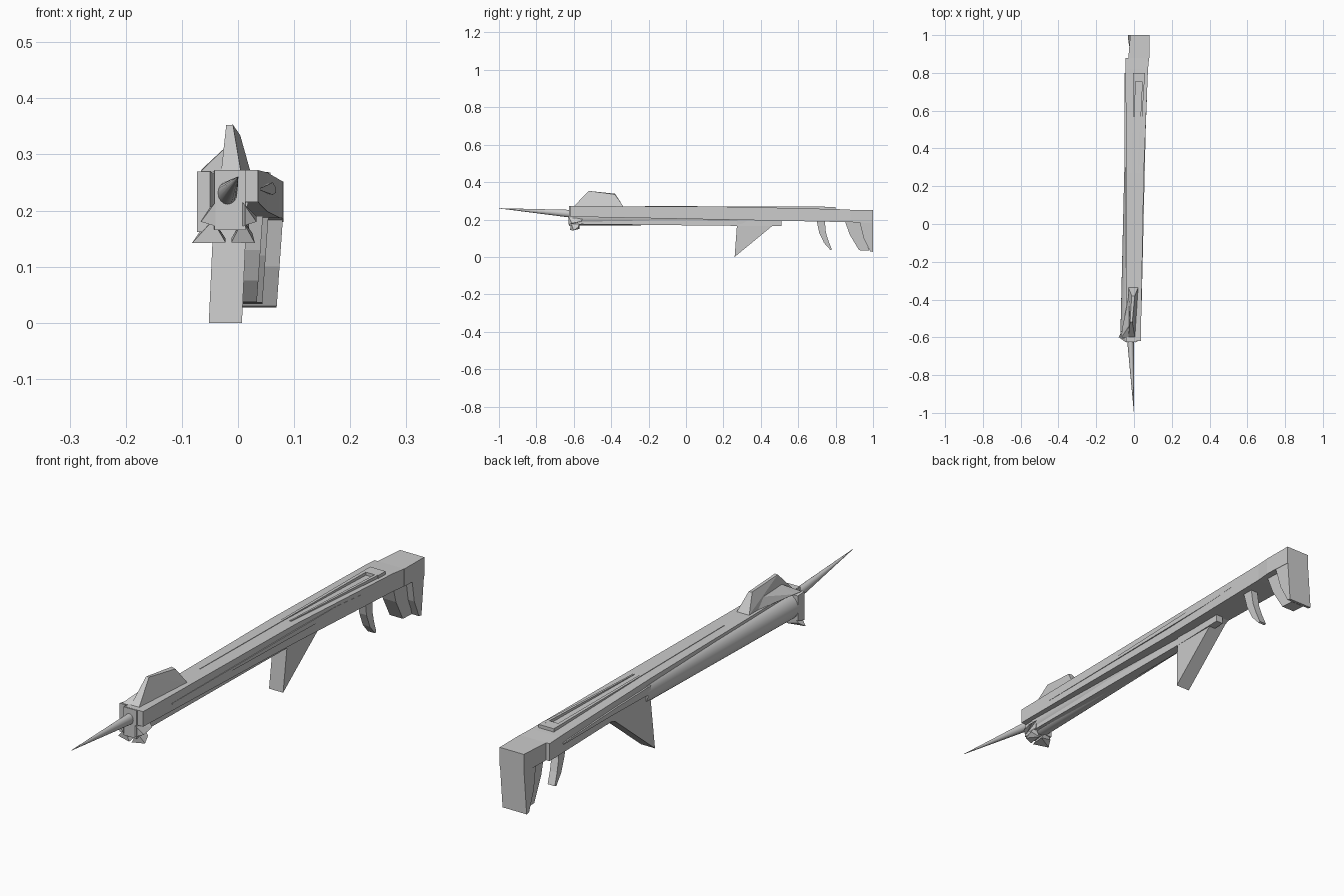
import bpy, bmesh, math
from mathutils import Vector


def finish(name, bm, smooth=False):
    bmesh.ops.recalc_face_normals(bm, faces=bm.faces[:])
    me = bpy.data.meshes.new(name)
    bm.to_mesh(me)
    bm.free()
    ob = bpy.data.objects.new(name, me)
    bpy.context.collection.objects.link(ob)
    if smooth:
        bpy.ops.object.select_all(action='DESELECT')
        ob.select_set(True)
        bpy.context.view_layer.objects.active = ob
        bpy.ops.object.shade_smooth_by_angle(angle=math.radians(40))
    return ob


def loft(name, rings, smooth=False):
    """Skin equal-length rings of points and cap both ends."""
    bm = bmesh.new()
    vs = [[bm.verts.new(p) for p in r] for r in rings]
    n = len(vs[0])
    for a, b in zip(vs, vs[1:]):
        for i in range(n):
            j = (i + 1) % n
            bm.faces.new((a[i], a[j], b[j], b[i]))
    bm.faces.new(vs[0])
    bm.faces.new(vs[-1])
    return finish(name, bm, smooth)


def beam(name, sections):
    """Box beam along y; sections are (y, x0, x1, z0, z1)."""
    return loft(name, [[(a, y, c), (b, y, c), (b, y, d), (a, y, d)]
                       for y, a, b, c, d in sections])


def prism(name, profile, left, right, lean=0.0):
    """Side profile (y, z) given thickness in x, leaning with height."""
    return loft(name, [[(x + lean * (z - 0.2), y, z) for y, z in profile]
                       for x in (left, right)])


def tube(name, stations, sides=24):
    """Round body; stations are (x, y, z, rx, rz)."""
    return loft(name, [[(x + rx * math.cos(t), y, z + rz * math.sin(t))
                        for t in (2 * math.pi * i / sides for i in range(sides))]
                       for x, y, z, rx, rz in stations], True)


def hull(name, points):
    bm = bmesh.new()
    for p in points:
        bm.verts.new(p)
    bmesh.ops.convex_hull(bm, input=bm.verts[:])
    return finish(name, bm)


# Long body, widening and drifting to the right toward the stock
beam("body", [(-0.62, -0.04, 0.036, 0.215, 0.272), (0.27, -0.043, 0.052, 0.198, 0.268),
              (0.82, -0.044, 0.074, 0.187, 0.255), (0.88, -0.044, 0.08, 0.186, 0.252)])
beam("stock_head", [(0.88, -0.03, 0.081, 0.186, 0.252), (1.0, -0.02, 0.081, 0.18, 0.251)])

# Barrel below and to the left of the body
tube("barrel", [(-0.027, -0.58, 0.216, 0.045, 0.049), (-0.018, 0.3, 0.218, 0.033, 0.045)])
beam("lower_rod", [(-0.58, -0.03, 0.01, 0.175, 0.2), (0.3, -0.02, 0.015, 0.166, 0.195),
                   (0.51, -0.01, 0.02, 0.166, 0.195)])

# Front spike
tube("spike", [(0.0, -1.0, 0.26, 0.0006, 0.0006), (-0.018, -0.63, 0.232, 0.017, 0.02),
               (-0.025, -0.56, 0.225, 0.02, 0.026)], 16)

# Foregrip fin
prism("grip_fin", [(0.26, 0.0), (0.275, 0.205), (0.53, 0.205), (0.485, 0.185)],
      -0.043, 0.016, 0.045)

# Stock leg and its curved inner leg
prism("stock_leg", [(0.925, 0.2), (1.0, 0.2), (1.0, 0.027), (0.985, 0.03), (0.95, 0.1)],
      -0.02, 0.081, 0.07)
prism("inner_leg", [(0.85, 0.19), (0.875, 0.12), (0.925, 0.036), (0.98, 0.033),
                    (0.955, 0.1), (0.94, 0.19)], 0.0, 0.055, 0.07)

# Curved trigger
prism("trigger", [(0.698, 0.195), (0.712, 0.13), (0.738, 0.075), (0.772, 0.037), (0.78, 0.04),
                  (0.762, 0.085), (0.748, 0.13), (0.742, 0.195)], 0.015, 0.045, 0.07)

# Raised frame and long rails on top
for y0, y1 in ((0.755, 0.80),):
    beam("frame_end", [(y0, -0.004, 0.058, 0.25, 0.268), (y1, -0.004, 0.058, 0.25, 0.268)])
beam("frame_left_rail", [(-0.22, -0.008, -0.004, 0.268, 0.272), (0.8, -0.006, 0.008, 0.25, 0.268)])
beam("frame_right_rail", [(0.28, 0.02, 0.026, 0.262, 0.27), (0.8, 0.046, 0.058, 0.25, 0.268)])

# Thin side strips
beam("right_strip", [(-0.45, 0.034, 0.04, 0.236, 0.24), (0.5, 0.052, 0.062, 0.228, 0.25),
                     (0.66, 0.06, 0.068, 0.232, 0.24)])
beam("left_strip", [(0.28, -0.05, -0.04, 0.215, 0.245), (0.5, -0.05, -0.04, 0.22, 0.24),
                    (0.8, -0.049, -0.04, 0.22, 0.226)])

# Faceted sight: tall crest with a low wing on its left
hull("sight_crest", [(-0.03, -0.6, 0.27), (0.005, -0.6, 0.27), (0.022, -0.335, 0.27),
                     (-0.03, -0.335, 0.27), (-0.021, -0.52, 0.352), (-0.009, -0.52, 0.353),
                     (-0.012, -0.38, 0.338), (0.004, -0.38, 0.334)])
hull("sight_wing", [(-0.066, -0.6, 0.27), (-0.02, -0.6, 0.27), (-0.064, -0.56, 0.274),
                    (-0.02, -0.34, 0.27), (-0.02, -0.53, 0.315), (-0.018, -0.4, 0.312)])

# Jagged muzzle: block, left cheek, flared feet and side fins
beam("muzzle_block", [(-0.625, -0.042, 0.013, 0.165, 0.272), (-0.56, -0.045, 0.015, 0.175, 0.265)])
beam("muzzle_cheek", [(-0.605, -0.073, -0.05, 0.162, 0.27), (-0.57, -0.07, -0.04, 0.17, 0.265)])
for name, toe, heel, top in (("left_foot", -0.082, -0.022, -0.045),
                             ("right_foot", 0.03, -0.012, 0.008)):
    hull(name, [(toe, -0.6, 0.142), (heel, -0.62, 0.143), (toe * 0.85, -0.575, 0.16),
                (heel, -0.57, 0.15), (top, -0.615, 0.182), (top, -0.57, 0.185)])
for name, inner, tip in (("left_fin", -0.04, -0.066), ("right_fin", 0.008, 0.033)):
    hull(name, [(inner, -0.628, 0.215), (inner, -0.628, 0.172), (tip, -0.61, 0.18),
                (inner, -0.55, 0.21), (tip, -0.56, 0.19)])
